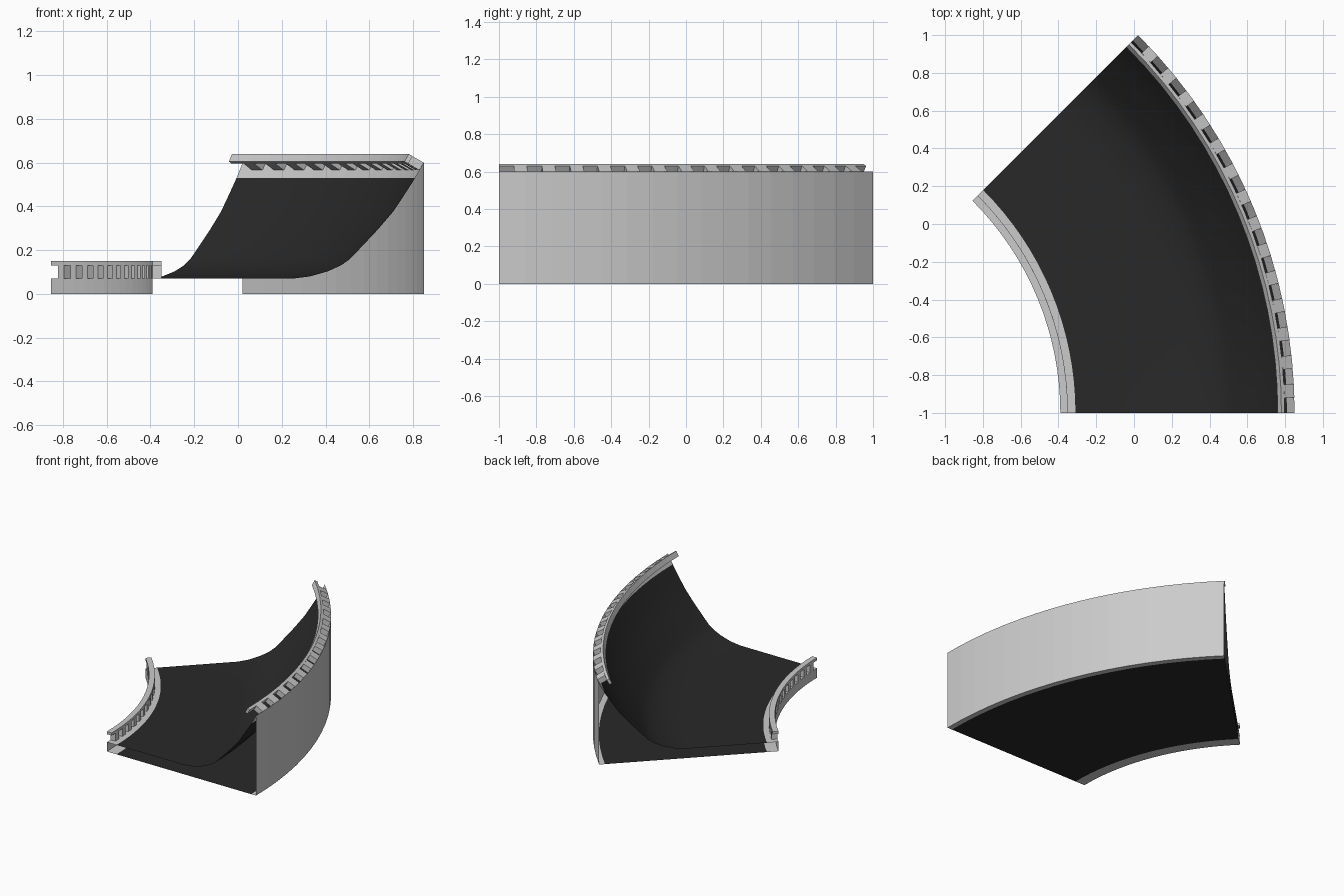
import bpy, bmesh, math

if "Cube" in bpy.data.objects:
    bpy.data.objects.remove(bpy.data.objects["Cube"])

CX, CY = -1.978, -1.0            # centre of the bend
SWEEP = math.radians(45)
SEGS = 16

black = bpy.data.materials.new("asphalt")
black.diffuse_color = (0.022, 0.022, 0.022, 1)
black.use_nodes = True
black.node_tree.nodes["Principled BSDF"].inputs["Base Color"].default_value = black.diffuse_color


def sweep(name, pts, a0=0.0, a1=SWEEP, n=SEGS, solid=False, mat=None, smooth=None):
    """Sweep (x, z) profiles, given at the front end, around the bend.
    A list of (a0, a1) ranges makes several solids in one object."""
    bm = bmesh.new()
    ranges = a0 if isinstance(a0, list) else [(a0, a1)]
    for s, e in ranges:
        rings = []
        for i in range(n + 1):
            a = s + (e - s) * i / n
            rings.append([bm.verts.new((CX + (x - CX) * math.cos(a),
                                        CY + (x - CX) * math.sin(a), z)) for x, z in pts])
        count = len(pts)
        for r0, r1 in zip(rings, rings[1:]):
            for j in range(count if solid else count - 1):
                k = (j + 1) % count
                bm.faces.new((r0[j], r0[k], r1[k], r1[j]))
        if solid:
            bm.faces.new(rings[0])
            bm.faces.new(rings[-1])
    if solid:
        bmesh.ops.recalc_face_normals(bm, faces=bm.faces[:])
    me = bpy.data.meshes.new(name)
    bm.to_mesh(me)
    bm.free()
    ob = bpy.data.objects.new(name, me)
    bpy.context.collection.objects.link(ob)
    if mat:
        me.materials.append(mat)
    if smooth:
        bpy.ops.object.select_all(action='DESELECT')
        ob.select_set(True)
        bpy.context.view_layer.objects.active = ob
        bpy.ops.object.shade_smooth_by_angle(angle=math.radians(smooth))
    return ob


# Banked road surface and flat underside (the ends stay open)
road = [(-0.31, 0.07), (0.25, 0.07), (0.33, 0.08), (0.41, 0.103), (0.47, 0.13),
        (0.51, 0.158), (0.56, 0.21), (0.64, 0.295), (0.71, 0.377), (0.76, 0.452), (0.81, 0.53)]
sweep("road", road, mat=black, smooth=30)
sweep("underside", [(0.81, 0), (-0.31, 0)], mat=black)

# Grey kerbs with the side walls
sweep("outer_wall", [(0.81, 0.53), (0.85, 0.60), (0.85, 0), (0.81, 0)])
sweep("inner_wall", [(-0.31, 0), (-0.39, 0), (-0.39, 0.07), (-0.31, 0.07)])


def barrier(name, origin, along, up, posts):
    """Posts and top rail standing on a kerb; origin is its outer edge."""
    def box(h0, h1, w=0.04):
        return [(origin[0] + along[0] * u + up[0] * h, origin[1] + along[1] * u + up[1] * h)
                for u, h in ((0, h0), (0, h1), (w, h1), (w, h0))]
    sweep(name + "_rail", box(0.06, 0.08), solid=True)
    gap = math.radians(1.65)
    pitch = (SWEEP - gap) / posts
    spans = [(gap + i * pitch, (i + 1) * pitch) for i in range(posts)]
    sweep(name + "_posts", box(0, 0.06), a0=spans, n=1, solid=True)


# Upright inner barrier, and outer barrier leaning in square to the bank
barrier("inner_barrier", (-0.39, 0.07), (1, 0), (0, 1), 14)
barrier("outer_barrier", (0.85, 0.60), (-0.496, -0.868), (-0.868, 0.496), 14)
